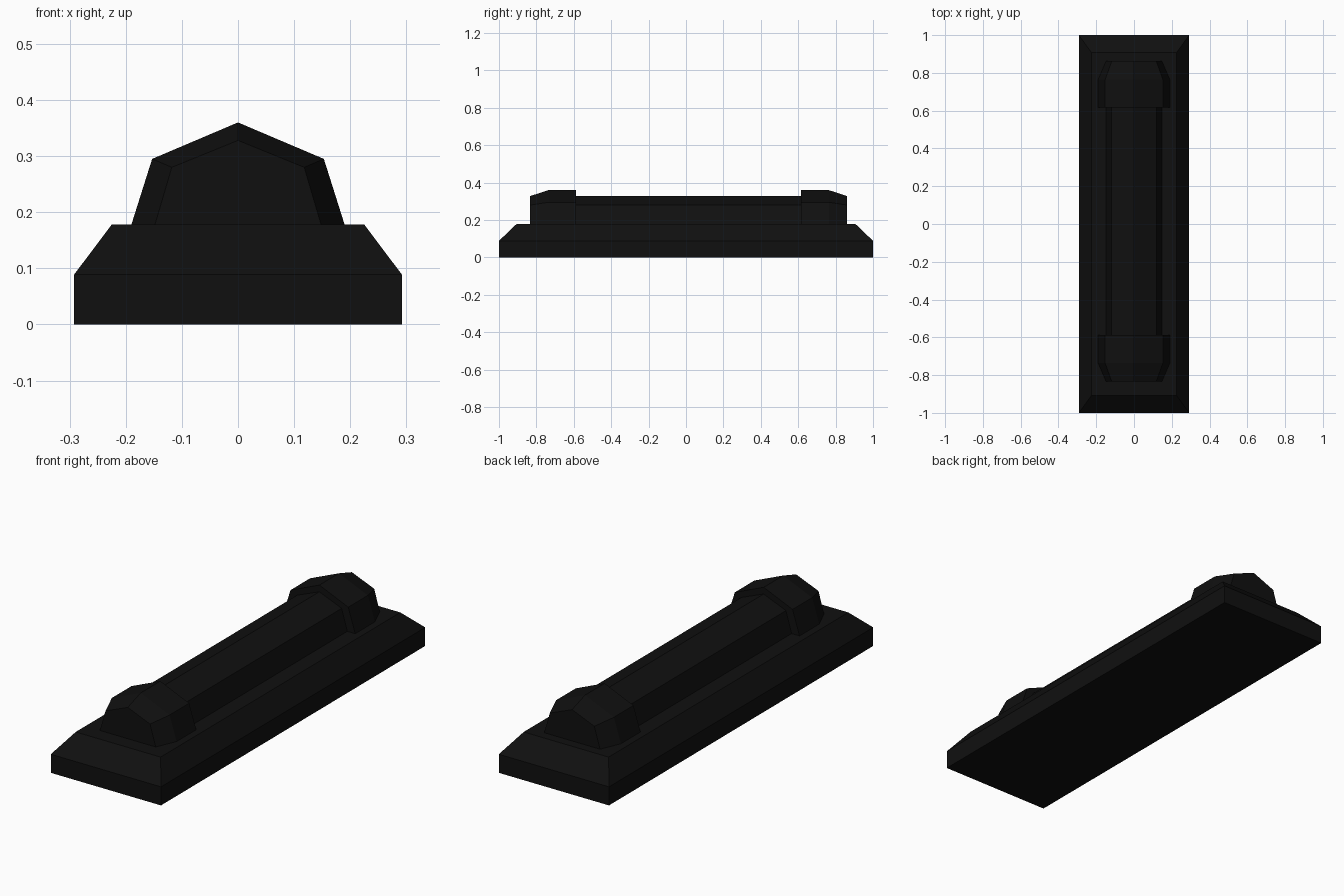
import bpy

if "Cube" in bpy.data.objects:
    bpy.data.objects.remove(bpy.data.objects["Cube"])

black = bpy.data.materials.new("near_black")
black.diffuse_color = (0.005, 0.005, 0.005, 1)
black.use_nodes = True
black.node_tree.nodes["Principled BSDF"].inputs["Base Color"].default_value = black.diffuse_color


def loft(name, rings):
    """Join equal-sized rings of points with side faces and close both ends."""
    n = len(rings[0])
    verts = [p for ring in rings for p in ring]
    faces = [tuple(reversed(range(n))),
             tuple(range(len(verts) - n, len(verts)))]
    for r in range(len(rings) - 1):
        for i in range(n):
            a, b = r * n + i, r * n + (i + 1) % n
            faces.append((a, b, b + n, a + n))
    mesh = bpy.data.meshes.new(name)
    mesh.from_pydata(verts, [], faces)
    mesh.materials.append(black)
    obj = bpy.data.objects.new(name, mesh)
    bpy.context.collection.objects.link(obj)
    return obj


def rect(x, y, z):
    return [(-x, -y, z), (x, -y, z), (x, y, z), (-x, y, z)]


def gable(y, foot, shoulder, shoulder_z, peak_z):
    """Five-sided cross-section standing on the base top."""
    return [(foot, y, 0.178), (-foot, y, 0.178), (-shoulder, y, shoulder_z),
            (0, y, peak_z), (shoulder, y, shoulder_z)]


# Base slab with a sloped upper edge
loft("base", [rect(0.292, 1.0, 0), rect(0.292, 1.0, 0.089), rect(0.225, 0.907, 0.178)])

# Long ridged body
slim = (0.148, 0.118, 0.28, 0.328)
wide = (0.19, 0.153, 0.295, 0.36)
mid = 0.014
loft("ridged_body", [gable(y, *slim) for y in (mid - 0.65, mid + 0.65)])

# End caps, narrowing towards the outer ends
for name, s in (("front_cap", -1), ("back_cap", 1)):
    rings = [gable(mid + s * 0.602, *wide), gable(mid + s * 0.75, *wide),
             gable(mid + s * 0.848, *slim)]
    loft(name, rings if s > 0 else rings[::-1])
